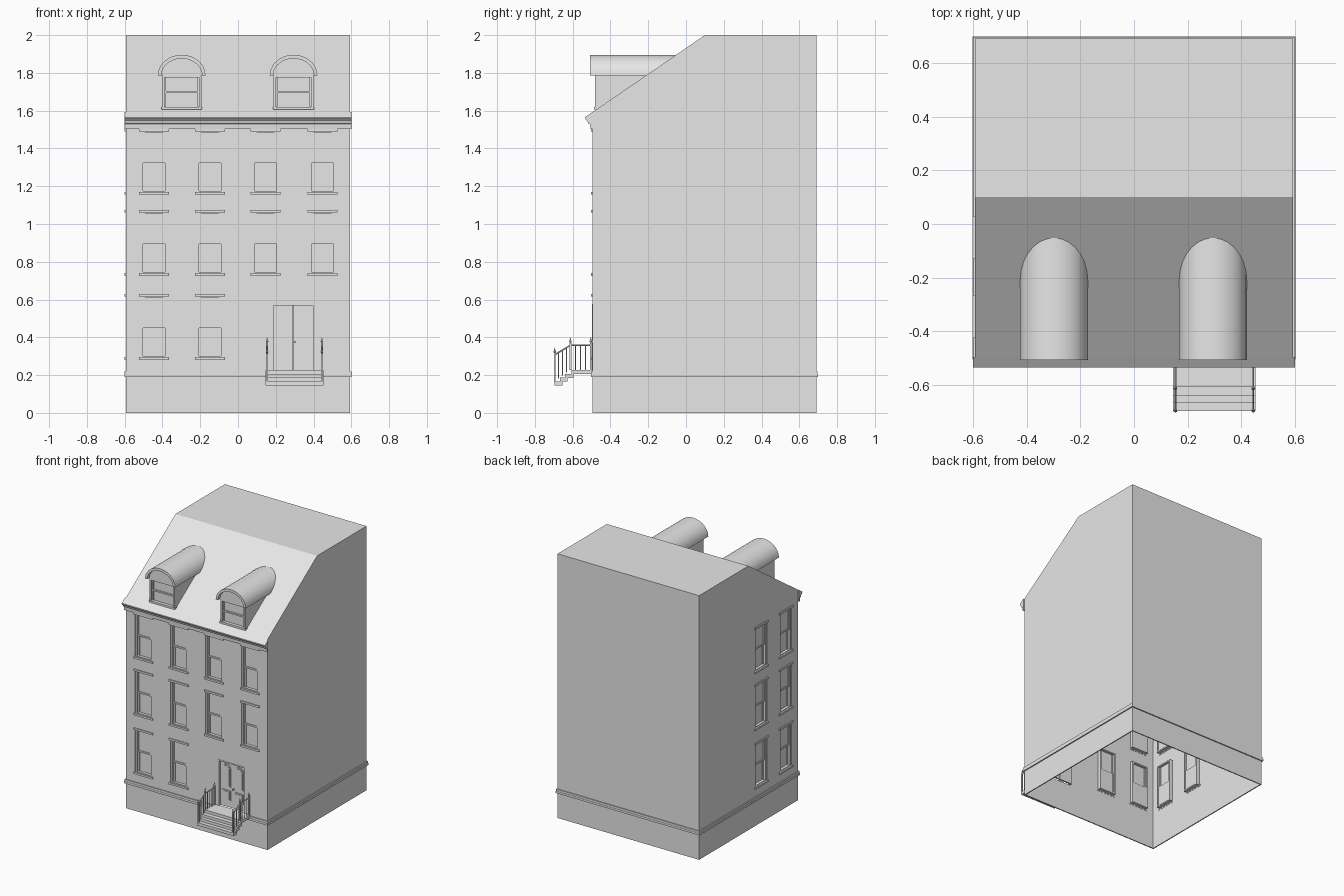
import bpy, bmesh, math
from mathutils import Vector, Matrix

if "Cube" in bpy.data.objects:
    bpy.data.objects.remove(bpy.data.objects["Cube"])

grey = bpy.data.materials.new("plain_grey")
grey.use_nodes = True
grey.diffuse_color = (0.8, 0.8, 0.8, 1)
grey.node_tree.nodes["Principled BSDF"].inputs["Base Color"].default_value = (0.8, 0.8, 0.8, 1)


def make(name, bm):
    bmesh.ops.recalc_face_normals(bm, faces=bm.faces)
    mesh = bpy.data.meshes.new(name)
    bm.to_mesh(mesh)
    bm.free()
    mesh.materials.append(grey)
    obj = bpy.data.objects.new(name, mesh)
    bpy.context.collection.objects.link(obj)
    return obj


def box(bm, x0, x1, y0, y1, z0, z1):
    m = Matrix.Translation(((x0 + x1) / 2, (y0 + y1) / 2, (z0 + z1) / 2))
    m = m @ Matrix.Diagonal((x1 - x0, y1 - y0, z1 - z0, 1))
    bmesh.ops.create_cube(bm, size=1, matrix=m)


def prism(bm, points, axis, start, end):
    """Extrude a 2D outline: axis 'x' takes (y, z) points, axis 'y' takes (x, z)."""
    def place(p, d):
        return (d, p[0], p[1]) if axis == "x" else (p[0], d, p[1])
    face = bm.faces.new([bm.verts.new(place(p, start)) for p in points])
    out = bmesh.ops.extrude_face_region(bm, geom=[face])["geom"]
    shift = Vector(place((0, 0), end - start))
    bmesh.ops.translate(bm, vec=shift, verts=[g for g in out if isinstance(g, bmesh.types.BMVert)])


def bar(bm, a, b, r, sides=6):
    a, b = Vector(a), Vector(b)
    d = b - a
    m = Matrix.Translation((a + b) / 2) @ d.to_track_quat("Z", "Y").to_matrix().to_4x4()
    bmesh.ops.create_cone(bm, cap_ends=True, segments=sides, radius1=r, radius2=r, depth=d.length, matrix=m)


def arch(cx, half, base, rise, n=14):
    return [(cx + half * math.cos(math.pi * i / n), base + rise * math.sin(math.pi * i / n))
            for i in range(n + 1)]


HALF, FRONT, BACK = 0.593, -0.495, 0.69
COLUMNS = (-0.445, -0.148, 0.146, 0.447)
SIDE_COLUMNS = (-0.345, -0.05)
FLOORS = (0.455, 0.9, 1.33)
DOOR_X = 0.293

# Window positions as (x, y, z, turn)
spots = [(x, FRONT, z, 0) for z in FLOORS for x in COLUMNS if z > FLOORS[0] or x < 0]
spots += [(-HALF, y, z, -math.pi / 2) for z in FLOORS for y in SIDE_COLUMNS]

# House shell: profile without a floor, thin walls, openings cut through
bm = bmesh.new()
prism(bm, [(FRONT, 0), (BACK, 0), (BACK, 2), (0.1, 2), (FRONT, 1.592)], "x", -HALF, HALF)
bmesh.ops.delete(bm, geom=[f for f in bm.faces if f.calc_center_median().z < 0.001], context="FACES")
shell = make("house_walls", bm)
thick = shell.modifiers.new("Wall", "SOLIDIFY")
thick.thickness, thick.offset, thick.use_even_offset = 0.008, -1, True

bm = bmesh.new()
for x, y, z, turn in spots:
    w, d = (0.07, 0.03) if turn == 0 else (0.03, 0.07)
    box(bm, x - w, x + w, y - d, y + d, z - 0.165, z + 0.165)
box(bm, DOOR_X - 0.113, DOOR_X + 0.113, FRONT - 0.03, FRONT + 0.03, 0.228, 0.577)
cutter = make("opening_cutter", bm)
cutter.hide_render = True
cut = shell.modifiers.new("Openings", "BOOLEAN")
cut.object, cut.solver = cutter, "EXACT"
bpy.context.view_layer.objects.active = shell
for name in ("Wall", "Openings"):
    bpy.ops.object.modifier_apply(modifier=name)
bpy.data.objects.remove(cutter)

# Belt course around the base: a wide lower step and a thinner upper one
bm = bmesh.new()
for out, z0, z1 in ((0.009, 0.19, 0.205), (0.007, 0.205, 0.22)):
    for s in (-1, 1):
        box(bm, s * HALF, s * (HALF + out), FRONT - out, BACK + out, z0, z1)
    box(bm, -HALF, HALF, FRONT - out, FRONT, z0, z1)
    box(bm, -HALF, HALF, BACK, BACK + out, z0, z1)
make("belt_course", bm)

# Moulded front cornice and the eave that meets the roof slope
bm = bmesh.new()
prism(bm, [(FRONT, 1.503), (-0.506, 1.503), (-0.508, 1.53), (-0.518, 1.533), (-0.522, 1.545),
           (-0.53, 1.552), (-0.535, 1.558), (-0.535, 1.565), (FRONT, 1.593)], "x", -0.6, 0.6)
make("cornice", bm)

# Sash window, one mesh shared by every opening
bm = bmesh.new()
for s in (-1, 1):
    box(bm, s * 0.058, s * 0.07, 0.004, 0.034, -0.165, 0.165)
    box(bm, s * 0.048, s * 0.058, 0.01, 0.02, 0, 0.155)
    box(bm, s * 0.048, s * 0.058, 0.02, 0.03, -0.155, 0)
    box(bm, -0.08, 0.08, -0.008, 0.01, s * 0.16, s * 0.174)
    box(bm, -0.07, 0.07, 0.004, 0.034, s * 0.155, s * 0.165)
box(bm, -0.058, 0.058, 0.01, 0.02, -0.006, 0.006)
box(bm, -0.048, 0.048, 0.015, 0.017, 0, 0.155)
box(bm, -0.048, 0.048, 0.025, 0.027, -0.155, 0)
window = make("window", bm)
for i, (x, y, z, turn) in enumerate(spots):
    obj = window if i == 0 else window.copy()
    if i:
        bpy.context.collection.objects.link(obj)
    obj.location, obj.rotation_euler.z = (x, y, z), turn

# Double door: frame, two leaves, arched and square panels, knob
bm = bmesh.new()
for s in (-1, 1):
    box(bm, DOOR_X + s * 0.104, DOOR_X + s * 0.113, FRONT - 0.002, FRONT + 0.03, 0.228, 0.577)
    box(bm, DOOR_X + s * 0.001, DOOR_X + s * 0.104, FRONT + 0.018, FRONT + 0.03, 0.228, 0.568)
    cx = DOOR_X + s * 0.054
    for inset, out in ((0, 0.012), (0.009, 0.009)):
        h = 0.036 - inset
        front = FRONT + out
        prism(bm, [(cx - h, 0.38 + inset), (cx + h, 0.38 + inset)] + arch(cx, h, 0.515, h),
              "y", front, FRONT + 0.02)
        box(bm, cx - h, cx + h, front, FRONT + 0.02, 0.28 + inset, 0.355 - inset)
box(bm, DOOR_X - 0.113, DOOR_X + 0.113, FRONT - 0.002, FRONT + 0.03, 0.568, 0.577)
bar(bm, (DOOR_X + 0.008, FRONT + 0.02, 0.376), (DOOR_X + 0.008, FRONT, 0.376), 0.006, 10)
make("double_door", bm)

# Steps: four overlapping slabs hanging from the wall
bm = bmesh.new()
TREADS = ((-0.697, 0.166), (-0.667, 0.187), (-0.64, 0.207), (-0.607, 0.228))
for i, (y, z) in enumerate(TREADS):
    rear = FRONT if i == 3 else TREADS[i + 1][0] + 0.012
    box(bm, 0.145, 0.452, y, rear, z - 0.022, z)
make("steps", bm)

# Railings on both sides: posts with finials, rails and balusters
bm = bmesh.new()
for x in (0.154, 0.444):
    for y, z0, z1 in ((-0.695, 0.166, 0.315), (-0.612, 0.228, 0.37), (-0.504, 0.228, 0.37)):
        box(bm, x - 0.005, x + 0.005, y - 0.005, y + 0.005, z0, z1)
        bmesh.ops.create_uvsphere(bm, u_segments=8, v_segments=6, radius=0.007,
                                  matrix=Matrix.Translation((x, y, z1 + 0.008)))
        bmesh.ops.create_cone(bm, segments=8, radius1=0.006, radius2=0, depth=0.025, cap_ends=True,
                              matrix=Matrix.Translation((x, y, z1 + 0.02)))
    bar(bm, (x, -0.695, 0.308), (x, -0.612, 0.358), 0.004)
    bar(bm, (x, -0.612, 0.358), (x, -0.504, 0.358), 0.004)
    for i in range(1, 4):
        y = -0.695 + 0.021 * i
        bar(bm, (x, y, 0.166 + 0.016 * i), (x, y, 0.308 + 0.0125 * i), 0.0025)
        y = -0.612 + 0.027 * i
        bar(bm, (x, y, 0.228), (x, y, 0.358), 0.0025)
make("railings", bm)

# Dormers: cheeks, framed sash, gable infill and barrel roof
for cx in (-0.298, 0.294):
    bm = bmesh.new()
    y = -0.482
    box(bm, cx - 0.105, cx + 0.105, y + 0.02, -0.2, 1.612, 1.79)
    for s in (-1, 1):
        box(bm, cx + s * 0.092, cx + s * 0.105, y, y + 0.03, 1.612, 1.79)
        box(bm, cx + s * 0.084, cx + s * 0.092, y + 0.01, y + 0.03, 1.622, 1.775)
    box(bm, cx - 0.092, cx + 0.092, y, y + 0.03, 1.775, 1.79)
    box(bm, cx - 0.108, cx + 0.108, y - 0.004, y + 0.03, 1.606, 1.62)
    box(bm, cx - 0.084, cx + 0.084, y + 0.01, y + 0.03, 1.693, 1.704)
    prism(bm, arch(cx, 0.11, 1.79, 0.09), "y", y, -0.1)
    make("dormer_body", bm)

    bm = bmesh.new()
    ring = arch(cx, 0.126, 1.787, 0.109) + arch(cx, 0.108, 1.787, 0.089)[::-1]
    prism(bm, ring, "y", -0.507, -0.04)
    roof = make("dormer_roof", bm)
    bpy.ops.object.select_all(action="DESELECT")
    roof.select_set(True)
    bpy.context.view_layer.objects.active = roof
    bpy.ops.object.shade_smooth_by_angle(angle=math.radians(35))
